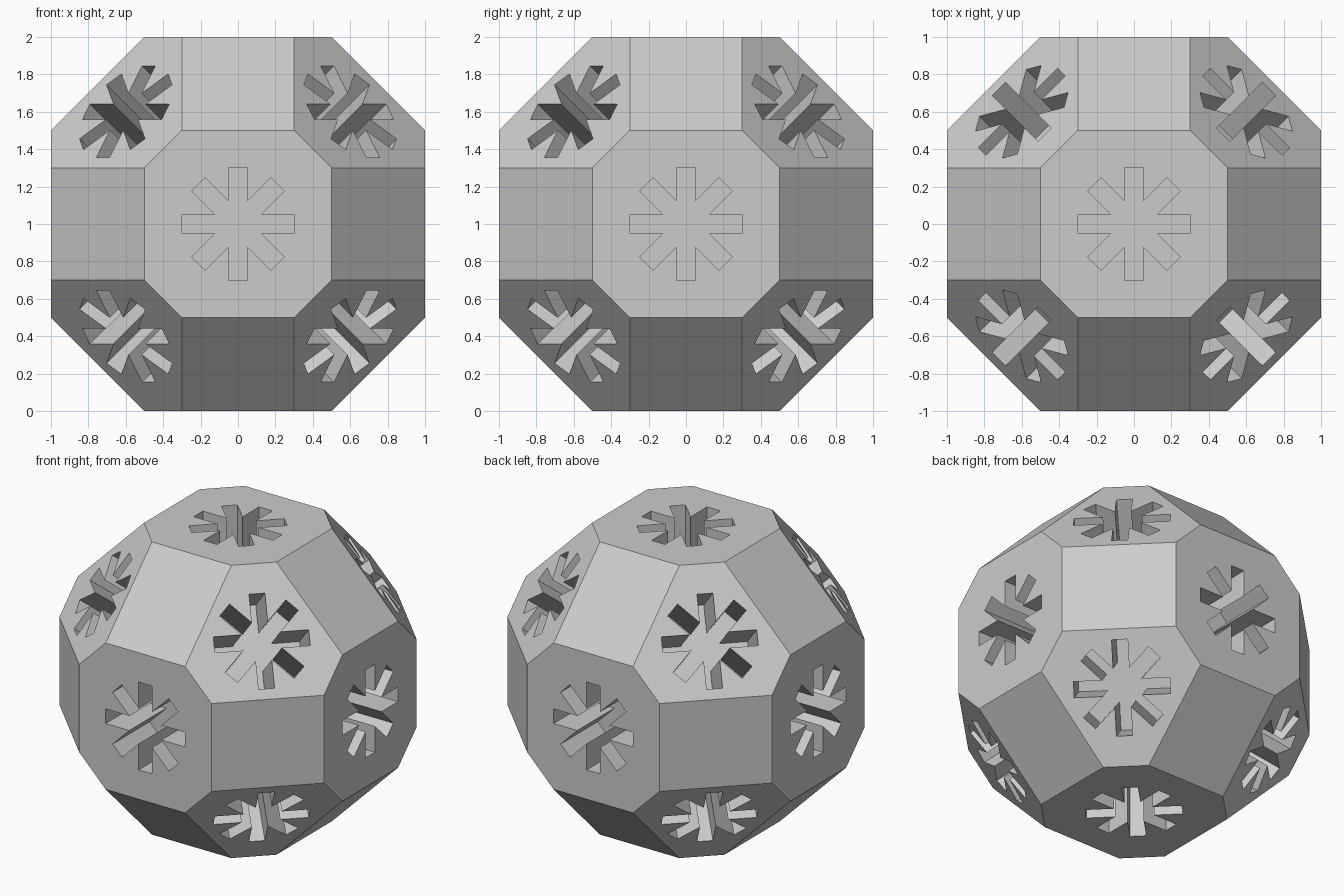
import bpy, bmesh, math
from itertools import permutations, product
from mathutils import Vector, Matrix

ARM_LENGTH, ARM_WIDTH, DEPTH = 0.6, 0.1, 0.4
CENTRE = Vector((0, 0, 1))

cube = bpy.data.objects.get("Cube")
if cube:
    bpy.data.objects.remove(cube, do_unlink=True)


def add_object(name, bm):
    mesh = bpy.data.meshes.new(name)
    bm.to_mesh(mesh)
    bm.free()
    obj = bpy.data.objects.new(name, mesh)
    bpy.context.collection.objects.link(obj)
    return obj


def star_profile(arms=8):
    """Outline of an asterisk: two tip corners and one notch per arm."""
    half, reach = ARM_WIDTH / 2, ARM_LENGTH / 2
    step = 2 * math.pi / arms
    notch = Vector((half / math.tan(step / 2), half, 0))
    points = []
    for i in range(arms):
        turn = Matrix.Rotation(i * step, 3, 'Z')
        points += [turn @ p for p in (Vector((reach, -half, 0)), Vector((reach, half, 0)), notch)]
    return points


def add_star(bm, normal, distance):
    """Asterisk prism sunk into the face with this normal."""
    up = Vector((0, 0, 1)) if abs(normal.z) < 0.9 else Vector((0, 1, 0))
    side = up.cross(normal).normalized()
    frame = Matrix((side, normal.cross(side), normal)).transposed()
    bottom = CENTRE + normal * (distance - DEPTH)
    verts = [bm.verts.new(bottom + frame @ p) for p in star_profile()]
    floor = bm.faces.new(verts)
    top = bmesh.ops.extrude_face_region(bm, geom=[floor])["geom"]
    moved = [v for v in top if isinstance(v, bmesh.types.BMVert)]
    bmesh.ops.translate(bm, verts=moved, vec=normal * (DEPTH + 0.1))


# Solid body: octagons, hexagons and rectangles
bm = bmesh.new()
for corner in permutations((1, 0.5, 0.3)):
    for signs in product((-1, 1), repeat=3):
        bm.verts.new(CENTRE + Vector(c * s for c, s in zip(corner, signs)))
bmesh.ops.convex_hull(bm, input=bm.verts[:])
bmesh.ops.dissolve_limit(bm, angle_limit=0.01, verts=bm.verts[:], edges=bm.edges[:])
bmesh.ops.recalc_face_normals(bm, faces=bm.faces[:])
body = add_object("faceted_body", bm)

# Asterisk recesses on every octagon and hexagon
bm = bmesh.new()
for direction in product((-1, 0, 1), repeat=3):
    axes = sum(map(abs, direction))
    if axes in (1, 3):
        distance = 1 if axes == 1 else 1.8 / math.sqrt(3)
        add_star(bm, Vector(direction).normalized(), distance)
bmesh.ops.recalc_face_normals(bm, faces=bm.faces[:])
cutter = add_object("recess_cutter", bm)
cutter.hide_render = True

cut = body.modifiers.new("recesses", 'BOOLEAN')
cut.operation = 'DIFFERENCE'
cut.solver = 'EXACT'
cut.object = cutter

# Apply the cut and drop the helper
bpy.context.view_layer.objects.active = body
body.select_set(True)
bpy.ops.object.modifier_apply(modifier=cut.name)
bpy.data.objects.remove(cutter, do_unlink=True)
